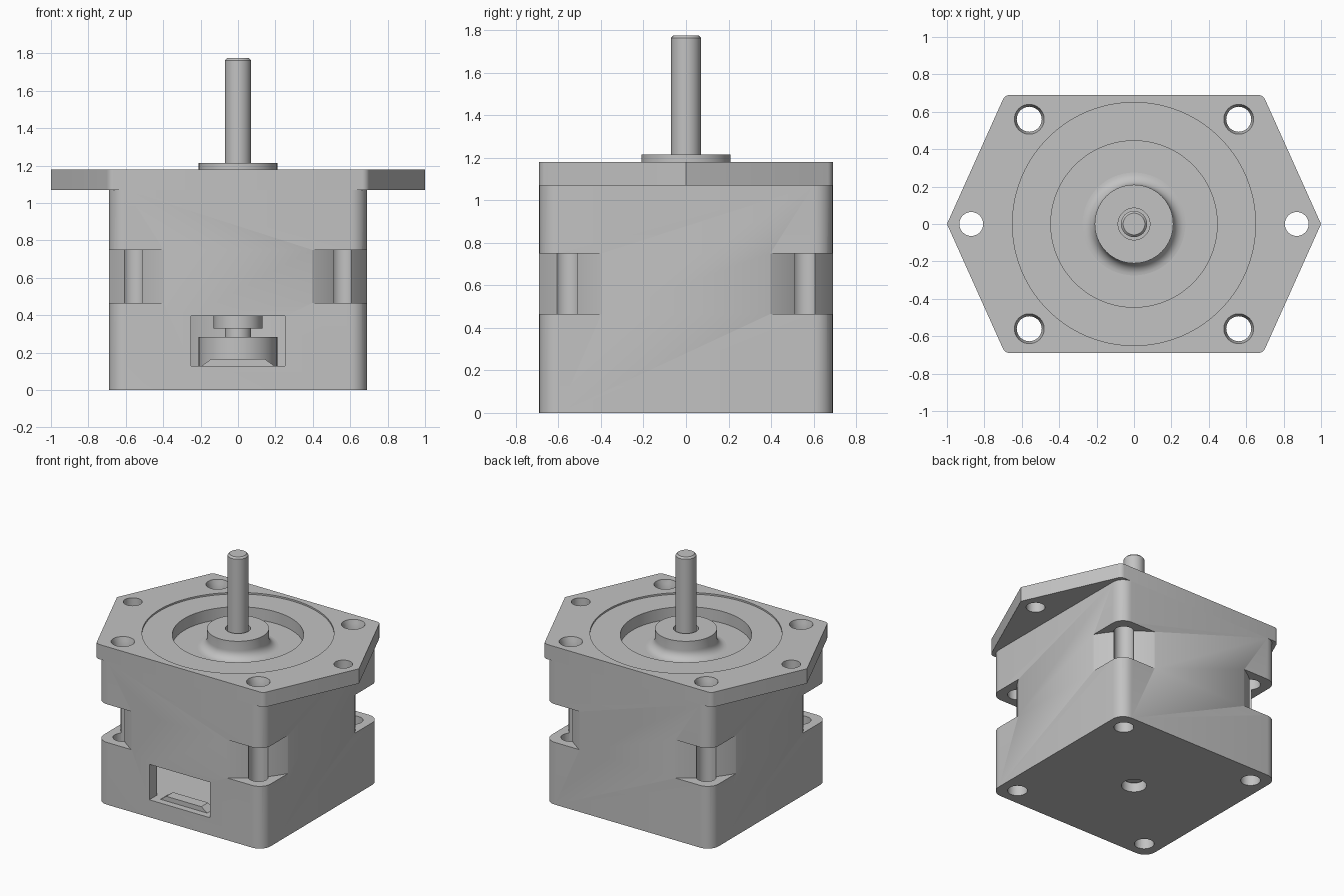
import bpy
import bmesh
from math import cos, sin, pi, radians
from mathutils import Matrix

cube = bpy.data.objects.get("Cube")
if cube:
    bpy.data.objects.remove(cube, do_unlink=True)

# Single metal colour
metal = bpy.data.materials.new("grey_metal")
metal.use_nodes = True
GREY = (0.54, 0.54, 0.54, 1)
metal.diffuse_color = GREY
metal.node_tree.nodes["Principled BSDF"].inputs["Base Color"].default_value = GREY


def finish(name, bm):
    bmesh.ops.remove_doubles(bm, verts=bm.verts, dist=1e-5)
    bmesh.ops.recalc_face_normals(bm, faces=bm.faces)
    mesh = bpy.data.meshes.new(name)
    bm.to_mesh(mesh)
    bm.free()
    mesh.materials.append(metal)
    obj = bpy.data.objects.new(name, mesh)
    bpy.context.collection.objects.link(obj)
    return obj


def lathe(name, profile, centre=(0, 0), closed=False, steps=96):
    """Spin an (r, z) profile around a vertical axis."""
    bm = bmesh.new()
    verts = [bm.verts.new((r, 0, z)) for r, z in profile]
    pairs = list(zip(verts, verts[1:]))
    if closed:
        pairs.append((verts[-1], verts[0]))
    edges = [bm.edges.new(p) for p in pairs]
    bmesh.ops.spin(bm, geom=verts + edges, cent=(0, 0, 0), axis=(0, 0, 1),
                   angle=2 * pi, steps=steps, use_duplicate=False)
    bmesh.ops.translate(bm, verts=bm.verts, vec=(*centre, 0))
    return finish(name, bm)


def rod(name, r, z0, z1, centre=(0, 0), steps=48):
    return lathe(name, [(0, z0), (r, z0), (r, z1), (0, z1)], centre, steps=steps)


def prism(name, outline, z0, z1, radius=0, segments=8):
    """Extrude an outline upward; round its corners near the body square."""
    bm = bmesh.new()
    base = bm.faces.new([bm.verts.new((x, y, z0)) for x, y in outline])
    top = bmesh.ops.extrude_face_region(bm, geom=[base])
    bmesh.ops.translate(bm, vec=(0, 0, z1 - z0),
                        verts=[v for v in top["geom"] if isinstance(v, bmesh.types.BMVert)])
    if radius:
        corners = [e for e in bm.edges
                   if abs(e.verts[0].co.z - e.verts[1].co.z) > 0.01
                   and abs(e.verts[0].co.x) < 0.9]
        bmesh.ops.bevel(bm, geom=corners, offset=radius, offset_type='OFFSET',
                        segments=segments, profile=0.5, affect='EDGES')
    return finish(name, bm)


def cut(target, cutter):
    mod = target.modifiers.new("cut", 'BOOLEAN')
    mod.operation = 'DIFFERENCE'
    mod.solver = 'EXACT'
    mod.object = cutter
    bpy.context.view_layer.objects.active = target
    bpy.ops.object.modifier_apply(modifier=mod.name)


H = 0.69      # half width of the casing
BOLT = 0.56   # bolt hole offset
FLANGE = 1.07
TOP = 1.18
square = [(-H, -H), (H, -H), (H, H), (-H, H)]

# Main casing and hexagonal mounting flange
casing = prism("casing", square, 0, FLANGE, 0.09)
flange = prism("mounting_flange",
               [(-1, 0), (-H, -H), (H, -H), (1, 0), (H, H), (-H, H)],
               FLANGE, TOP, 0.025, 4)

cutters = []

# Round waist that notches the four corners
waist = lathe("waist_cutter", [(0.795, 0.465), (1.1, 0.465), (1.1, 0.75), (0.795, 0.75)],
              closed=True, steps=144)
cavity = rod("cavity_cutter", 0.65, 0.13, 0.95, steps=96)
rear_bore = rod("rear_bore_cutter", 0.085, -0.1, 0.1)
window = prism("window_cutter", [(-0.25, -0.8), (0.25, -0.8), (0.25, -0.5), (-0.25, -0.5)],
               0.13, 0.395)
for tool in (waist, cavity, rear_bore, window):
    cut(casing, tool)
    cutters.append(tool)

# Stepped recess in the flange
recess = lathe("recess_cutter", [(0, 1.08), (0.445, 1.08), (0.445, 1.168),
                                 (0.65, 1.168), (0.65, 1.3), (0, 1.3)])
cut(flange, recess)
cutters.append(recess)

# Countersunk bolt holes through flange and casing
for sx in (-1, 1):
    for sy in (-1, 1):
        hole = lathe("bolt_hole_cutter",
                     [(0, -0.1), (0.067, -0.1), (0.067, 1.155), (0.08, TOP), (0.08, 1.3), (0, 1.3)],
                     (sx * BOLT, sy * BOLT), steps=32)
        cut(casing, hole)
        cut(flange, hole)
        cutters.append(hole)
    ear = rod("ear_hole_cutter", 0.064, 1, 1.3, (sx * 0.87, 0), 32)
    cut(flange, ear)
    cutters.append(ear)

for tool in cutters:
    bpy.data.objects.remove(tool, do_unlink=True)

# Bearing boss with a filleted foot
fillet = [(0.275 - 0.065 * cos(a), 1.145 - 0.065 * sin(a))
          for a in (i * pi / 16 for i in range(9))]
boss = lathe("bearing_boss", [(0, 1.13), (0.085, 1.13), (0.085, 1.215), (0.21, 1.215)]
             + fillet + [(0.275, 1.075), (0, 1.075)])

# Shaft, rotor and rear bearing collar
shaft = lathe("shaft", [(0, 0.06), (0.07, 0.06), (0.07, 1.763), (0.058, 1.775), (0, 1.775)],
              steps=48)
rotor = rod("rotor", 0.13, 0.33, 0.9)
collar = rod("rear_collar", 0.21, 0.125, 0.285, steps=64)

# Raised sill just behind the window
bm = bmesh.new()
face = bm.faces.new([bm.verts.new((x, -0.64, z)) for x, z in
                     ((-0.2, 0.125), (0.2, 0.125), (0.145, 0.165), (-0.145, 0.165))])
ext = bmesh.ops.extrude_face_region(bm, geom=[face])
bmesh.ops.translate(bm, vec=(0, 0.08, 0),
                    verts=[v for v in ext["geom"] if isinstance(v, bmesh.types.BMVert)])
sill = finish("window_sill", bm)

# Smooth the round surfaces while keeping hard edges
bpy.ops.object.select_all(action='DESELECT')
for obj in (casing, flange, boss, shaft, rotor, collar, sill):
    obj.select_set(True)
    bpy.context.view_layer.objects.active = obj
bpy.ops.object.shade_smooth_by_angle(angle=radians(30))
